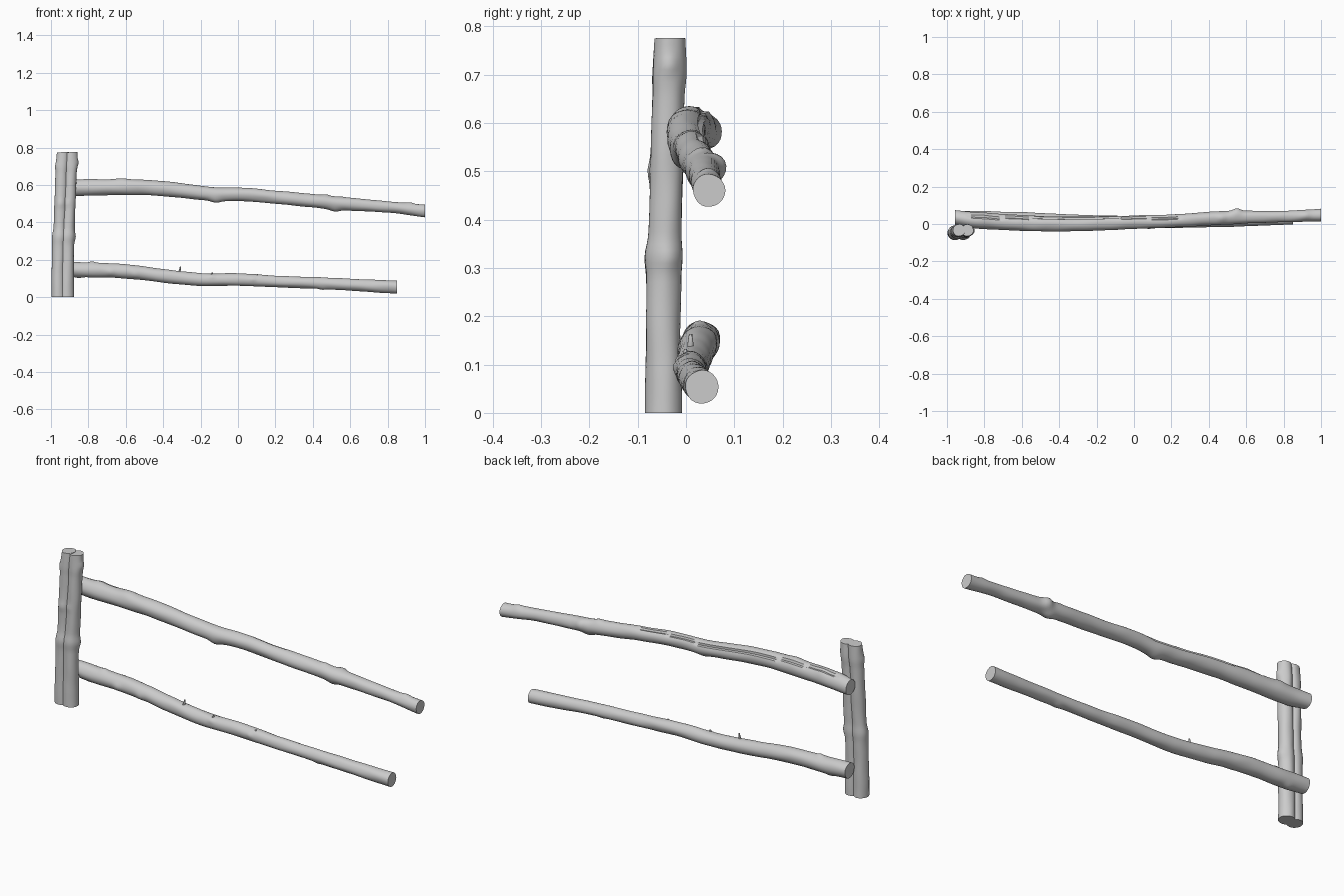
import bpy, bmesh, math, random
from mathutils import Vector, noise

if "Cube" in bpy.data.objects:
    bpy.data.objects.remove(bpy.data.objects["Cube"], do_unlink=True)
random.seed(4)

wood = bpy.data.materials.new("pale grey wood")
wood.use_nodes = True
colour = (0.6, 0.6, 0.6, 1)
wood.diffuse_color = colour
wood.node_tree.nodes["Principled BSDF"].inputs["Base Color"].default_value = colour
SIDES = 28


def sample(path, s):
    """Smooth interpolation of (position, across, across, radius) rows."""
    i = max(k for k in range(len(path) - 1) if path[k][0] <= s or k == 0)
    p = [Vector(path[min(max(i + d, 0), len(path) - 1)]) for d in (-1, 0, 1, 2)]
    t = (s - p[1][0]) / (p[2][0] - p[1][0])
    m1 = (p[2] - p[0]) / (p[2][0] - p[0][0]) * (p[2][0] - p[1][0])
    m2 = (p[3] - p[1]) / (p[3][0] - p[1][0]) * (p[2][0] - p[1][0])
    return (p[1] * (2*t**3 - 3*t*t + 1) + m1 * (t**3 - 2*t*t + t)
            + p[2] * (3*t*t - 2*t**3) + m2 * (t**3 - t*t))


def log(name, path, place, rings, knots=(), crack=None, slant=0.0):
    """Lumpy log; knots are (position, angle in degrees, height, width)."""
    bm = bmesh.new()
    start, end = path[0][0], path[-1][0]
    seed = random.uniform(0, 50)
    loops = []
    for i in range(rings + 1):
        s = start + (end - start) * i / rings
        _, u, v, radius = sample(path, s)
        loop = []
        for j in range(SIDES):
            a = math.tau * j / SIDES
            r = radius + 0.0025 * noise.noise((s * 9 + seed, math.cos(a), math.sin(a)))
            for at, angle, height, width in knots:
                da = (a - math.radians(angle) + math.pi) % math.tau - math.pi
                r += height * math.exp(-((s - at)**2 + (da * radius)**2) / width**2)
            if crack and crack[0] < s < crack[1]:
                groove = round(crack[2] + 1.3 * math.sin(s * 5))
                r -= 0.007 if j == groove else 0
            tilt = slant * math.cos(a) * r if i == rings else 0
            loop.append(bm.verts.new(place(s + tilt, u + r * math.cos(a), v + r * math.sin(a))))
        loops.append(loop)
    for lo, hi in zip(loops, loops[1:]):
        for j in range(SIDES):
            k = (j + 1) % SIDES
            bm.faces.new((lo[j], lo[k], hi[k], hi[j]))
    bm.faces.new(loops[0][::-1])
    bm.faces.new(loops[-1])
    bmesh.ops.recalc_face_normals(bm, faces=bm.faces)
    mesh = bpy.data.meshes.new(name)
    bm.to_mesh(mesh)
    bm.free()
    mesh.materials.append(wood)
    obj = bpy.data.objects.new(name, mesh)
    bpy.context.collection.objects.link(obj)
    bpy.ops.object.select_all(action='DESELECT')
    obj.select_set(True)
    bpy.context.view_layer.objects.active = obj
    bpy.ops.object.shade_smooth_by_angle(angle=math.radians(45))


def along_x(s, u, v):
    return (s, u, v)


def along_z(s, u, v):
    return (u, v, s)


# Pair of upright posts: height, sideways drift, depth, radius
post = [(0, 0, -.047, .038), (.15, 0, -.047, .036), (.28, .002, -.046, .036),
        (.325, .005, -.046, .039), (.37, .007, -.044, .034), (.5, .012, -.04, .034),
        (.66, .018, -.036, .033), (.7, .02, -.035, .035), (.775, .024, -.033, .032)]
for name, x, knots in (
        ("outer_post", -.96, [(.5, 270, .005, .02), (.7, 200, .004, .02)]),
        ("inner_post", -.914, [(.72, 0, .007, .016), (.32, 20, .004, .02), (.5, 250, .004, .015)])):
    log(name, [(s, u + x, v, r) for s, u, v, r in post], along_z, 60, knots, slant=.04)

# Upper rail: x, y, z, radius
log("upper_rail",
    [(-.958, .036, .583, .038), (-.87, .022, .585, .043), (-.6, .006, .588, .042),
     (-.4, .0, .58, .04), (-.12, .005, .55, .037), (0, .01, .55, .036),
     (.2, .016, .535, .035), (.5, .034, .505, .036), (.8, .04, .482, .03), (1, .048, .461, .034)],
    along_x, 150,
    [(-.12, 250, .009, .03), (.52, 270, .01, .03), (.55, 20, .016, .025), (.47, 90, .006, .02),
     (-.62, 100, .005, .04), (.92, 80, .006, .02), (-.8, 60, .005, .03)],
    crack=(-.88, .25, 4))

# Lower rail
log("lower_rail",
    [(-.95, .032, .152, .038), (-.87, .03, .148, .04), (-.6, .025, .138, .038),
     (-.4, .018, .114, .036), (-.2, .012, .094, .034), (0, .01, .094, .033),
     (.2, .01, .084, .031), (.5, .016, .072, .031), (.85, .033, .053, .035)],
    along_x, 150,
    [(-.78, 90, .007, .016), (-.68, 190, .006, .02), (-.55, 200, .005, .02),
     (-.14, 150, .005, .01), (.08, 170, .005, .01), (.45, 270, .005, .02), (-.85, 280, .006, .02)])

# Broken twig stubs on the lower rail
for n, (x, y, z, length) in enumerate([(-.31, .01, .125, .038), (-.14, .0, .115, .017),
                                       (.1, .0, .112, .012)]):
    log("twig_stub_%d" % (n + 1),
        [(z, x - .008, y, .007), (z + length * .6, x, y, .005), (z + length, x + .002, y, .003)],
        along_z, 6)
